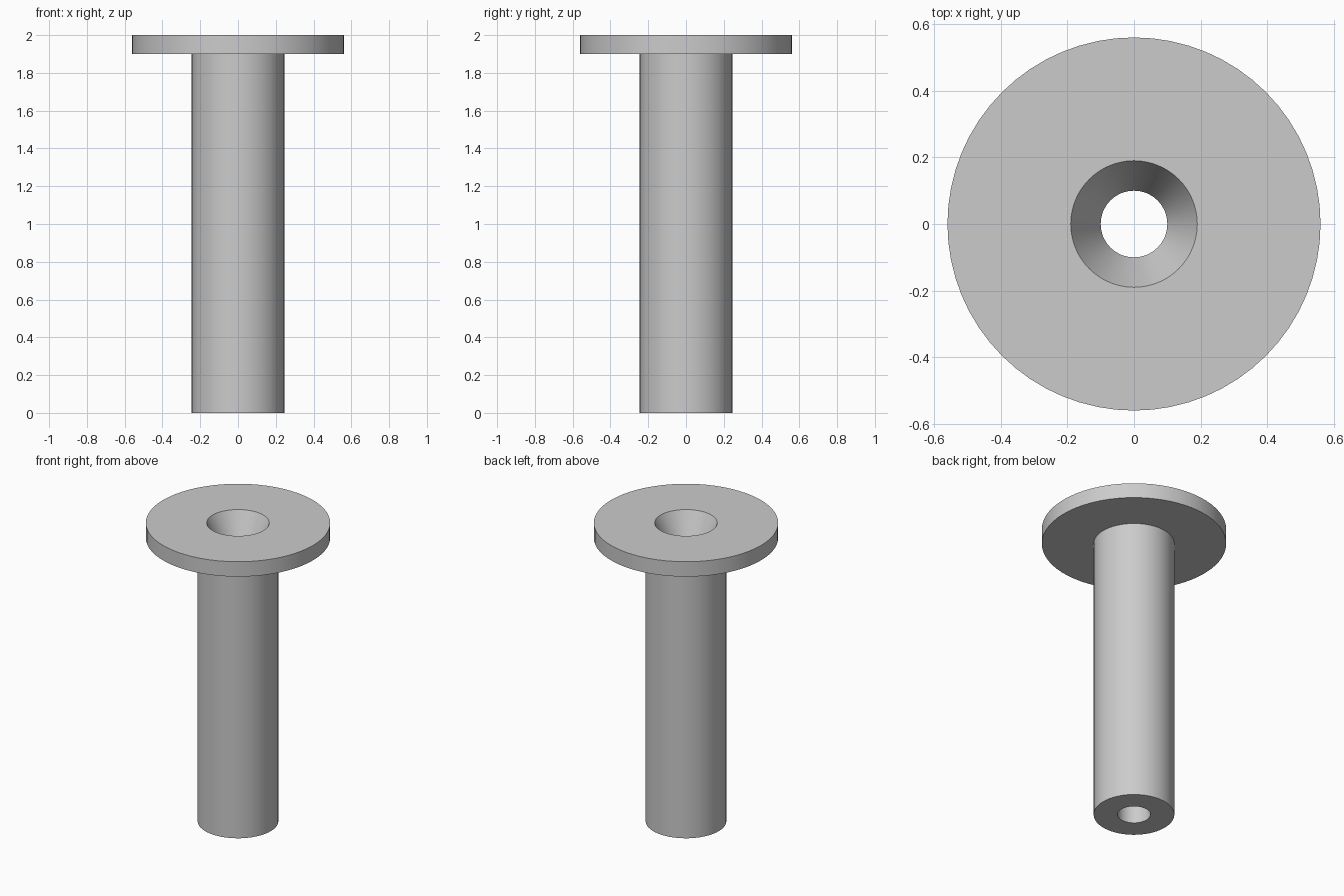
import bpy
import bmesh
import math

cube = bpy.data.objects.get("Cube")
if cube:
    bpy.data.objects.remove(cube)

SEGMENTS = 64

# Plain grey metal
grey = bpy.data.materials.new("grey metal")
grey.use_nodes = True
colour = (0.6, 0.6, 0.6, 1)
grey.diffuse_color = colour
grey.node_tree.nodes["Principled BSDF"].inputs["Base Color"].default_value = colour


def lathe(name, profile):
    """Revolve a closed (radius, height) profile around the z axis."""
    bm = bmesh.new()
    verts = [bm.verts.new((r, 0, z)) for r, z in profile]
    edges = [bm.edges.new((a, b)) for a, b in zip(verts, verts[1:] + verts[:1])]
    bmesh.ops.spin(bm, geom=verts + edges, axis=(0, 0, 1), cent=(0, 0, 0),
                   angle=math.tau, steps=SEGMENTS)
    bmesh.ops.remove_doubles(bm, verts=bm.verts, dist=0.0001)
    bmesh.ops.recalc_face_normals(bm, faces=bm.faces)
    mesh = bpy.data.meshes.new(name)
    bm.to_mesh(mesh)
    bm.free()
    mesh.materials.append(grey)
    obj = bpy.data.objects.new(name, mesh)
    bpy.context.collection.objects.link(obj)
    bpy.ops.object.select_all(action="DESELECT")
    obj.select_set(True)
    bpy.context.view_layer.objects.active = obj
    bpy.ops.object.shade_smooth_by_angle(angle=math.radians(20))
    return obj


# Hollow stem and flange in one turned piece, with a countersunk bore
bore, sink, stem, flange = 0.10, 0.19, 0.245, 0.56
lathe("flanged_sleeve", [
    (bore, 0), (stem, 0),
    (stem, 1.9), (flange, 1.9),
    (flange, 2), (sink, 2),
    (bore, 1.82),
])
